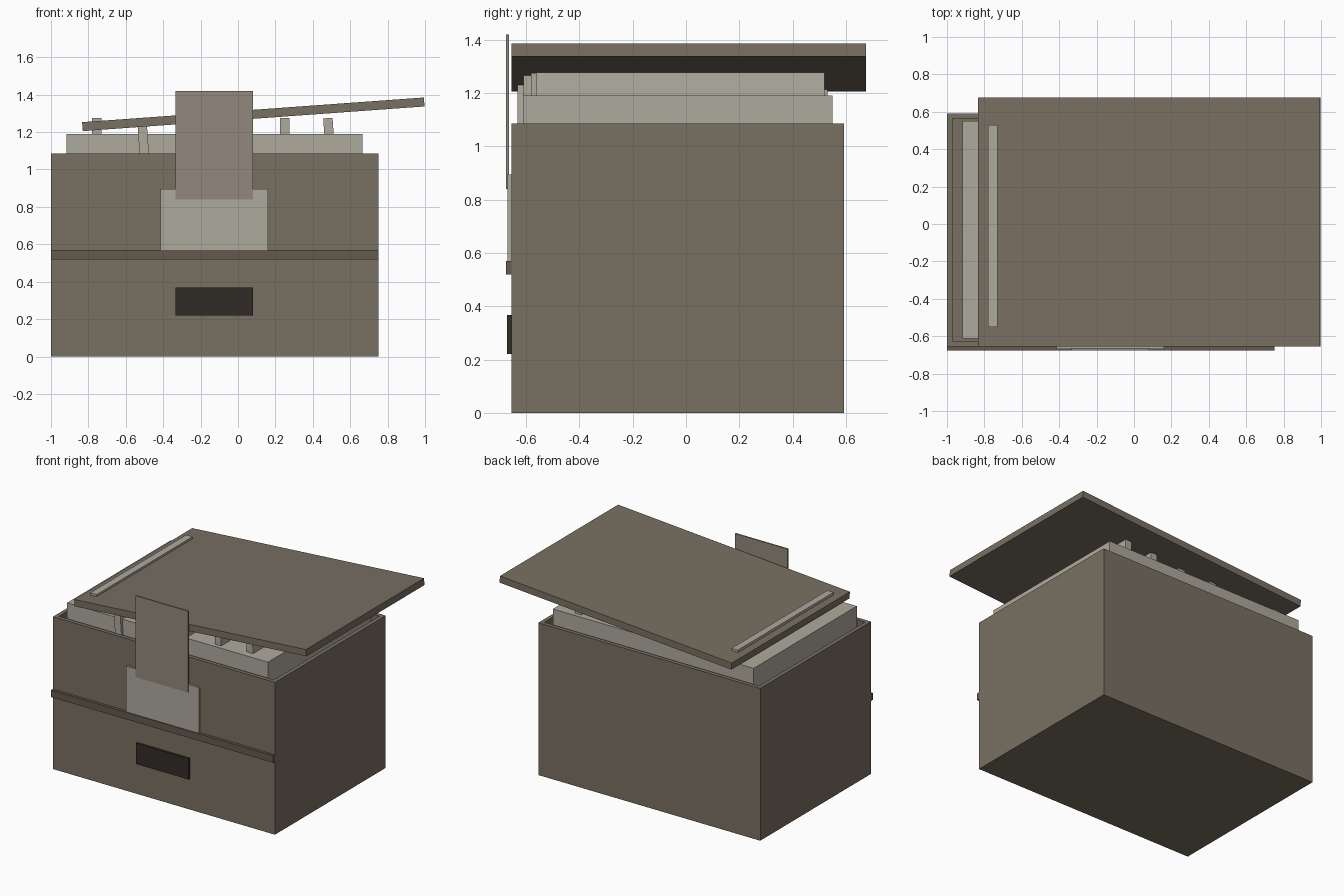
import bpy, bmesh
from math import atan2, radians
from mathutils import Matrix

if "Cube" in bpy.data.objects:
    bpy.data.objects.remove(bpy.data.objects["Cube"])


def material(name, rgb):
    m = bpy.data.materials.new(name)
    m.diffuse_color = (*rgb, 1)
    m.use_nodes = True
    m.node_tree.nodes["Principled BSDF"].inputs["Base Color"].default_value = m.diffuse_color
    return m


CARD = material("cardboard", (0.19, 0.16, 0.12))
EDGE = material("dark_cardboard", (0.13, 0.10, 0.075))
PAPER = material("paper", (0.42, 0.40, 0.34))
TAPE = material("tape", (0.29, 0.25, 0.20))
DARK = material("hand_hole", (0.03, 0.025, 0.02))


def finish(name, bm, mat):
    bmesh.ops.recalc_face_normals(bm, faces=bm.faces)
    mesh = bpy.data.meshes.new(name)
    bm.to_mesh(mesh)
    bm.free()
    mesh.materials.append(mat)
    obj = bpy.data.objects.new(name, mesh)
    bpy.context.collection.objects.link(obj)
    return obj


def block_mesh(x, y, z):
    bm = bmesh.new()
    size = [b - a for a, b in (x, y, z)]
    bmesh.ops.create_cube(bm, size=1, matrix=Matrix.Diagonal((*size, 1)))
    return bm


def block(name, x, y, z, mat, tilt=0.0):
    obj = finish(name, block_mesh(x, y, z), mat)
    obj.location = [(a + b) / 2 for a, b in (x, y, z)]
    obj.rotation_euler.y = tilt
    return obj


# Open carton with thin walls and a floor
X, Y, Z = (-1.0, 0.75), (-0.655, 0.592), (0.0, 1.085)
bm = block_mesh(X, Y, Z)
bm.faces.ensure_lookup_table()
top = max(bm.faces, key=lambda f: f.calc_center_median().z)
bmesh.ops.inset_region(bm, faces=[top], thickness=0.04)
well = bmesh.ops.extrude_face_region(bm, geom=[top])["geom"]
bmesh.ops.translate(bm, vec=(0, 0, -1.04),
                    verts=[v for v in well if isinstance(v, bmesh.types.BMVert)])
if top.is_valid:
    bmesh.ops.delete(bm, geom=[top], context='FACES_ONLY')
carton = finish("carton", bm, CARD)
carton.location = [(a + b) / 2 for a, b in (X, Y, Z)]

# Paper stack
block("paper_stack", (-0.918, 0.665), (-0.612, 0.55), (0.045, 1.19), PAPER)

# Divider cards: x at the visible end, front y, lean in degrees
cards = [(-0.755, -0.55, 0.3), (-0.505, -0.632, -4), (-0.255, -0.59, 2),
         (-0.005, -0.61, -1), (0.25, -0.582, 0), (0.49, -0.56, -4)]
for i, (x, y, lean) in enumerate(cards):
    block(f"divider_card_{i + 1}", (x - 0.025, x + 0.025), (y, y + 1.08),
          (1.0, 1.275), PAPER, radians(lean))

# Tilted lid resting on the contents
lid = block("lid", (-0.833, 0.999), (-0.655, 0.675), (1.271, 1.319), CARD,
            -atan2(0.132, 1.83))
lid.location.x = 0.082

# Front fittings
block("label", (-0.415, 0.16), (-0.669, -0.654), (0.565, 0.895), PAPER)
block("front_band", (-1.0, 0.75), (-0.675, -0.654), (0.52, 0.57), EDGE)
block("hand_hole", (-0.335, 0.08), (-0.671, -0.654), (0.22, 0.368), DARK)
block("tape_flap", (-0.335, 0.08), (-0.675, -0.664), (0.84, 1.42), TAPE)
